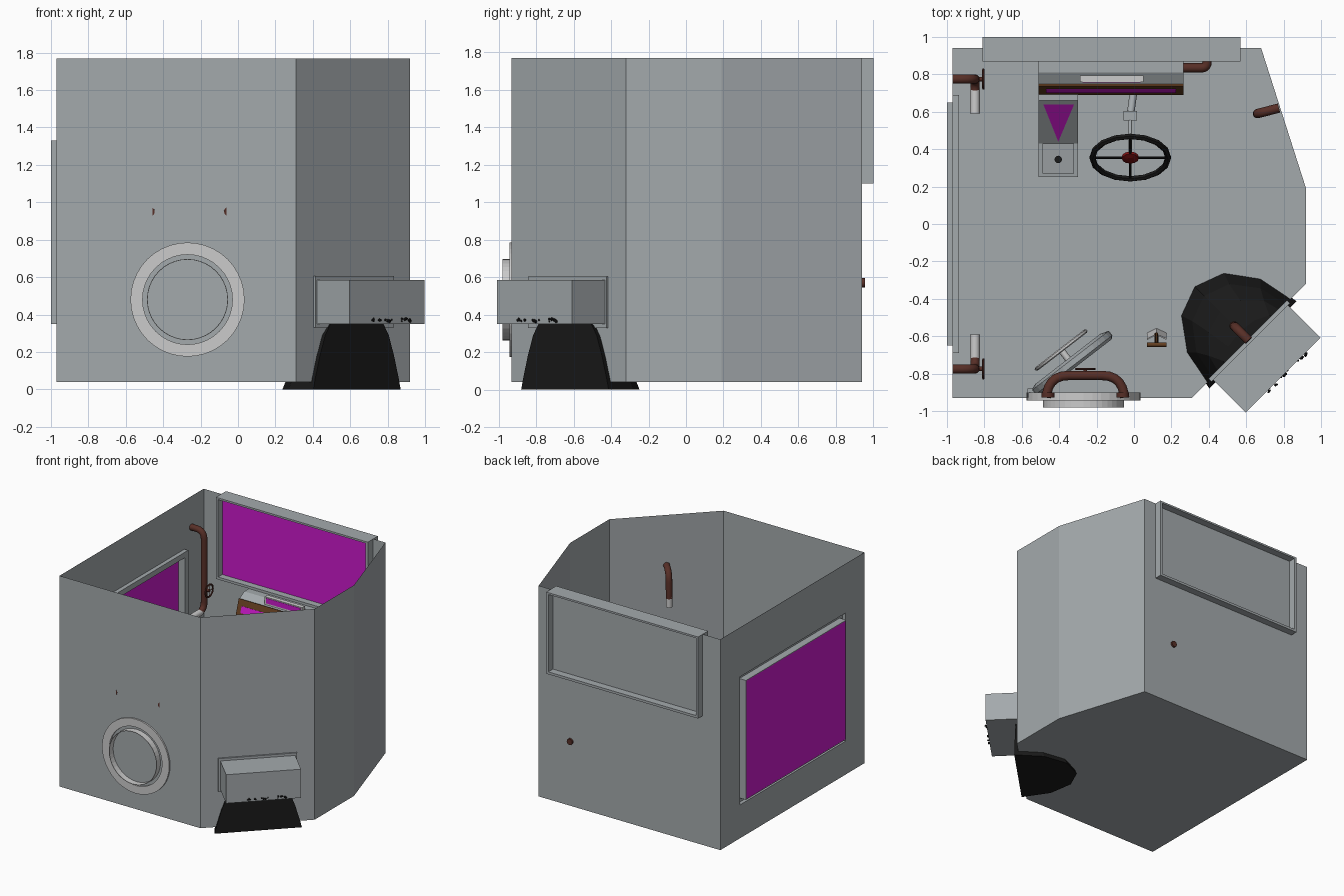
import bpy, math, random
from mathutils import Vector as V

if "Cube" in bpy.data.objects:
    bpy.data.objects.remove(bpy.data.objects["Cube"])

random.seed(3)

def mat(name, r, g, b):
    m = bpy.data.materials.new(name)
    m.diffuse_color = (r, g, b, 1)
    m.use_nodes = True
    m.node_tree.nodes["Principled BSDF"].inputs["Base Color"].default_value = m.diffuse_color
    return m

STEEL = mat("steel", .37, .4, .415)
PURPLE = mat("purple", .6, .01, .6)
RUST = mat("rust", .095, .028, .02)
PALE = mat("pale", .8, .79, .78)
BLACK = mat("black", .01, .01, .01)
BROWN = mat("brown", .13, .05, .015)
RED = mat("red", .2, .005, .005)

def mesh(name, verts, faces, m=STEEL):
    me = bpy.data.meshes.new(name)
    me.from_pydata([tuple(v) for v in verts], [], faces)
    me.materials.append(m)
    ob = bpy.data.objects.new(name, me)
    bpy.context.collection.objects.link(ob)
    return ob

def activate(ob):
    bpy.ops.object.select_all(action='DESELECT')
    ob.select_set(True)
    bpy.context.view_layer.objects.active = ob

def loft(name, rings, m=STEEL, caps=True):
    """Skin equal-length closed rings of points."""
    n = len(rings[0])
    faces = [(k*n+i, k*n+(i+1) % n, (k+1)*n+(i+1) % n, (k+1)*n+i)
             for k in range(len(rings)-1) for i in range(n)]
    if caps:
        faces += [tuple(range(n))[::-1], tuple(range((len(rings)-1)*n, len(rings)*n))]
    return mesh(name, [p for r in rings for p in r], faces, m)

def box(name, a, b, m=STEEL):
    return loft(name, [[(a[0], a[1], z), (b[0], a[1], z), (b[0], b[1], z), (a[0], b[1], z)]
                       for z in (a[2], b[2])], m)

def side_prism(name, profile, x0, x1, m=STEEL):
    return loft(name, [[(x, y, z) for y, z in profile] for x in (x0, x1)], m)

def frame(name, axis, outer, inner, d0, d1):
    """Rectangular window frame, lying across the x or y axis."""
    def ring(r, d):
        uv = [(r[0], r[1]), (r[2], r[1]), (r[2], r[3]), (r[0], r[3])]
        return [(d, u, v) if axis == 'x' else (u, d, v) for u, v in uv]
    return loft(name, [ring(outer, d0), ring(outer, d1), ring(inner, d1),
                       ring(inner, d0), ring(outer, d0)], caps=False)

def tube(name, pts, r, m=STEEL, bend=0, cyclic=False, res=4):
    """Pipe along a path, with rounded corners when bend > 0."""
    pts = [V(p) for p in pts]
    path = list(pts)
    if bend:
        path = [pts[0]]
        for a, b, c in zip(pts, pts[1:], pts[2:]):
            p, q = b+(a-b).normalized()*bend, b+(c-b).normalized()*bend
            path += [p*(1-t)**2 + b*2*t*(1-t) + q*t*t for t in (0, .2, .4, .6, .8, 1)]
        path.append(pts[-1])
    cu = bpy.data.curves.new(name, 'CURVE')
    cu.dimensions = '3D'
    cu.bevel_depth, cu.bevel_resolution, cu.use_fill_caps = r, res, True
    sp = cu.splines.new('POLY')
    sp.points.add(len(path)-1)
    for s, p in zip(sp.points, path):
        s.co = (*p, 1)
    sp.use_cyclic_u = cyclic
    cu.materials.append(m)
    ob = bpy.data.objects.new(name, cu)
    bpy.context.collection.objects.link(ob)
    activate(ob)
    bpy.ops.object.convert(target='MESH')
    bpy.ops.object.shade_smooth_by_angle(angle=math.radians(50))
    return bpy.context.object

def circle(c, axis, r, n):
    q = V(axis).to_track_quat('Z', 'Y')
    return [V(c) + q @ V((r*math.cos(t*math.tau/n), r*math.sin(t*math.tau/n), 0)) for t in range(n)]

def lathe(name, profile, c, axis, m=STEEL, n=32, caps=True):
    ax = V(axis).normalized()
    return loft(name, [circle(V(c)+ax*d, ax, r, n) for r, d in profile], m, caps)

def wheel(name, c, axis, r, thick, m, n=20, spokes=4):
    rim = circle(c, axis, r, n)
    tube(name+"_rim", rim, thick, m, cyclic=True, res=1)
    for i in range(spokes):
        tube(name+"_spoke", [c, rim[i*n//spokes]], thick*.4, m, res=1)

# Room shell: open-topped, floor plus walls, window hole in the left wall
plan = [(-.97, -.93), (.31, -.93), (.92, -.32), (.92, .19), (.68, .94), (-.97, .94)]
Z0, Z1 = .04, 1.77
n = len(plan)
mesh("room_shell", [(x, y, z) for z in (Z0, Z1) for x, y in plan],
     [tuple(range(n))[::-1]] + [(i, i+1, n+i+1, n+i) for i in range(n-1)])
HOLE, PANE = (-.69, .31, .69, 1.37), (-.65, .35, .65, 1.33)
frame("left_wall", 'x', (-.93, Z0, .94, Z1), HOLE, -.97, -.969)

# Left window: projecting pane box set in a shallow recess
frame("left_window_box", 'x', PANE, (-.645, .355, .645, 1.325), -1, -.935)
frame("left_window_recess", 'x', HOLE, (-.686, .314, .686, 1.366), -.97, -.935)
frame("left_window_frame", 'x', HOLE, PANE, -.94, -.935)
box("left_window_pane", (-.999, -.648, .352), (-.99, .648, 1.328), PURPLE)

# Back window
frame("back_window_frame", 'y', (-.81, 1.10, .57, 1.77), (-.79, 1.12, .55, 1.755), .87, 1.0)
box("back_window_pane", (-.79, .925, 1.12), (.55, .935, 1.755), PURPLE)

# Porthole on the front wall and its open hatch
P = V((-.27, 0, .48))
lathe("porthole_flange", [(.24, -.90), (.305, -.90), (.305, -.943), (.24, -.943), (.24, -.90)],
      P, (0, 1, 0), PALE, 40, False)
lathe("porthole_ring", [(.217, -.90), (.217, -.98), (.213, -.98), (.213, -.90)],
      P, (0, 1, 0), PALE, 40, False)
hc, hn = V((-.335, -.745, .48)), V((-.61, .79, 0)).normalized()
lathe("hatch_door", [(.25, -.03), (.265, -.015), (.265, .015), (.22, .03)], hc, hn)
wheel("hatch_wheel", hc+hn*.09, hn, .165, .011, PALE, 24)
tube("hatch_stem", [hc, hc+hn*.09], .018, PALE)
box("hatch_hinge", (-.57, -.928, .40), (-.52, -.88, .56))

# Arched pipe above the hatch
tube("arch_pipe", [(-.47, -.928, .95), (-.45, -.81, .95), (-.07, -.81, .95), (-.05, -.928, .95)],
     .025, RUST, .1)
for x in (-.46, -.06):
    tube("arch_collar", [(x, -.928, .95), (x, -.90, .95)], .034, RUST)
tube("arch_valve_stem", [(-.26, -.81, .95), (-.26, -.78, .95)], .01, RUST)
wheel("arch_valve", V((-.26, -.775, .95)), (0, 1, 0), .05, .006, RUST, 12)

# Valve pipes in both left corners
for s in (1, -1):
    y = .775*s
    tube("corner_pipe", [(-.968, y, 1.52), (-.85, y, 1.52), (-.85, y, .87), (-.85, .69*s, .87)],
         .025, RUST, .07)
    tube("corner_spout", [(-.85, .73*s, .87), (-.85, .59*s, .87)], .026, PALE)
    tube("corner_valve_stem", [(-.85, y, 1.04), (-.80, y, 1.04)], .012, RUST)
    wheel("corner_valve", V((-.805, y, 1.04)), (1, 0, 0), .05, .007, RUST, 12)

# Other wall pipes
tube("spout_pipe", [(.613, -.623, 1.36), (.54, -.55, 1.35), (.535, -.545, 1.14)], .025, RUST, .08)
tube("spout_tip", [(.535, -.545, 1.15), (.535, -.545, 1.07)], .024, PALE)
tube("right_pipe", [(.775, .62, 1.3), (.66, .59, 1.3), (.66, .59, .045)], .025, RUST, .06)
tube("console_pipe", [(.39, .955, .57), (.39, .835, .57), (.26, .835, .57)], .025, RUST, .03)

# Coal chute outside the diagonal wall
C, U, W = V((.615, -.625, 0)), V((1, 1, 0)).normalized(), V((1, -1, 0)).normalized()
def diag(u, w, z):
    return C + U*u + W*w + V((0, 0, z))
def diag_box(name, hu, w0, w1, z0, z1):
    return loft(name, [[diag(-hu, w0, z), diag(hu, w0, z), diag(hu, w1, z), diag(-hu, w1, z)]
                       for z in (z0, z1)])
diag_box("chute_box", .283, 0, .258, .35, .585)
diag_box("chute_flange", .297, -.01, .012, .33, .605)

# Coal pile: stacked half ellipses, with stray lumps on the chute
loft("coal_pile", [[diag(-a*math.cos(t*math.pi/6), .03 - b*math.sin(t*math.pi/6), z) for t in range(7)]
                   for a, b, z in ((.33, .46, 0), (.315, .43, .06), (.28, .37, .18),
                                   (.24, .25, .29), (.20, .10, .35))], BLACK)
for i in range(18):
    bpy.ops.mesh.primitive_ico_sphere_add(subdivisions=1, radius=random.uniform(.005, .010),
        location=diag(random.uniform(-.13, .17), random.uniform(.25, .27), random.uniform(.362, .378)))
    bpy.context.object.name = "coal_lump"
    bpy.context.object.data.materials.append(BLACK)

# Control console under the back window
side_prism("console_body", [(.70, Z0), (.94, Z0), (.94, 1.10), (.81, 1.10), (.74, 1.06), (.70, .95)],
           -.51, .265)
side_prism("console_panel", [(.69, .92), (.71, .92), (.75, 1.065), (.738, 1.07)], -.51, .265, BROWN)
side_prism("console_screen", [(.701, .975), (.715, .97), (.73, 1.02), (.718, 1.025)], -.47, .225, PURPLE)
box("console_hood", (-.29, .76, 1.05), (.05, .795, 1.135), PALE)
box("console_readout", (-.275, .757, 1.085), (.035, .765, 1.127), PURPLE)

# Lever pedestal with triangular display
side_prism("lever_pedestal", [(.27, Z0), (.70, Z0), (.70, .93), (.66, .93), (.43, .73), (.25, .70)],
           -.51, -.30)
side_prism("lever_plate", [(.27, .70), (.43, .728), (.43, .74), (.27, .715)], -.49, -.32)
mesh("lever_display", [(-.485, .64, .92), (-.405, .44, .746), (-.32, .64, .92)], [(0, 1, 2)], PURPLE)
tube("lever_stick", [(-.405, .345, .71), (-.405, .345, .79)], .01, PALE)
tube("lever_knob", [(-.405, .345, .78), (-.405, .345, .82)], .02, BLACK)

# Steering wheel and jointed column
sc, sn = V((-.02, .355, .95)), V((0, -.83, .56)).normalized()
wheel("steering_wheel", sc, sn, .203, .016, BLACK, 16)
lathe("steering_hub", [(.045, -.008), (.045, .008), (.02, .015)], sc, sn, RED, 12)
joint = sc - sn*.27
tube("steering_shaft", [sc, joint], .009)
box("steering_joint", joint-V((.035, .025, .025)), joint+V((.035, .025, .025)))
tube("steering_column", [joint, (0, .72, .75)], .02)

# Coal shovel
tube("shovel_shaft", [(.12, -.59, .20), (.12, -.64, .62)], .01, BROWN)
tube("shovel_grip", [(.07, -.645, .63), (.175, -.645, .63)], .012, BROWN)
loft("shovel_blade", [[(.07, -.60+d, z), (.12, -.575+d, z), (.175, -.60+d, z),
                       (.175, -.593+d, z), (.12, -.568+d, z), (.07, -.593+d, z)]
                      for z, d in ((.045, .01), (.24, -.02))], PALE)
